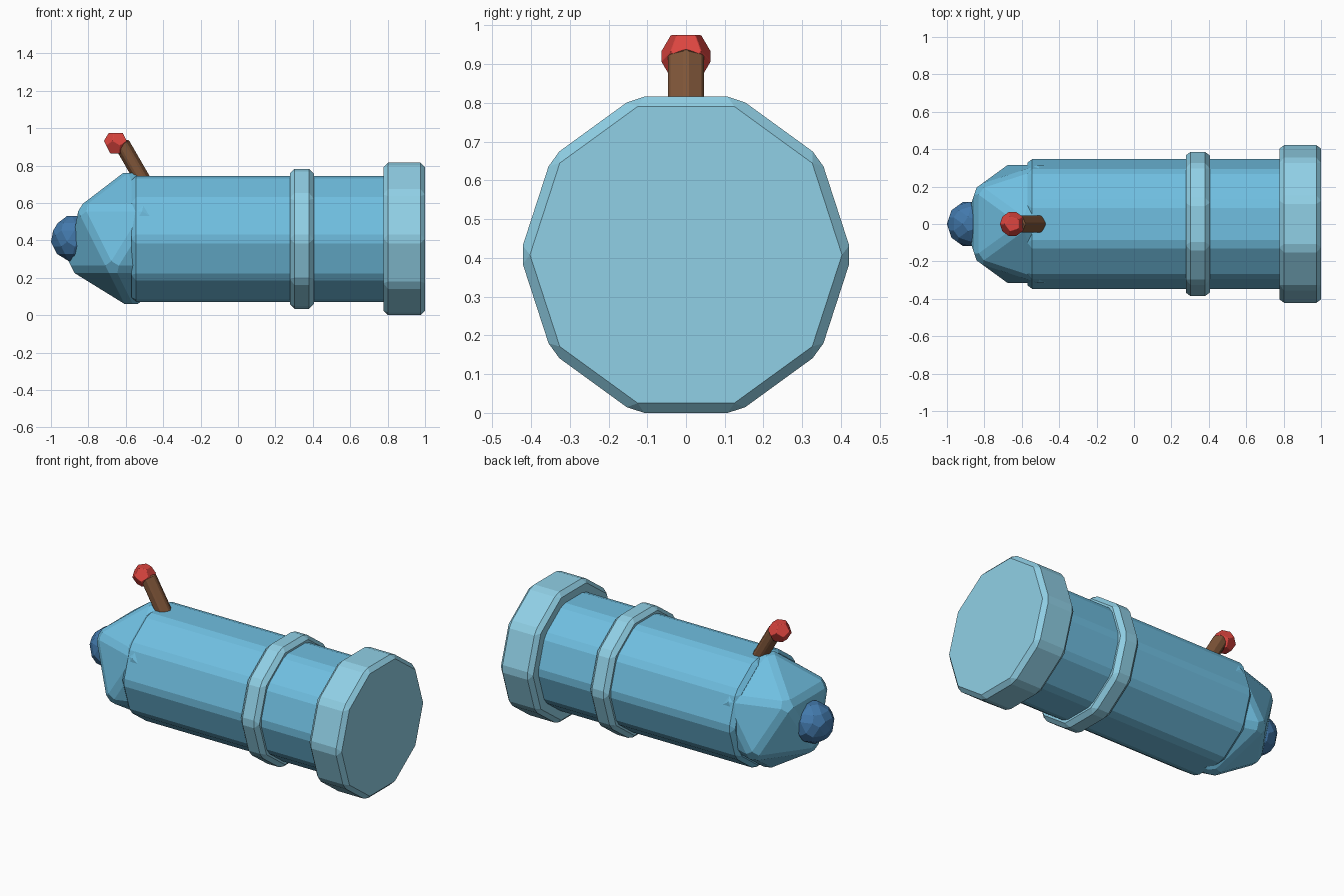
import bpy, bmesh, math
from mathutils import Matrix

if "Cube" in bpy.data.objects:
    bpy.data.objects.remove(bpy.data.objects["Cube"])

CZ = 0.408      # height of the barrel axis
BEVEL = 0.025


def material(name, rgb):
    m = bpy.data.materials.new(name)
    m.diffuse_color = (*rgb, 1)
    m.use_nodes = True
    m.node_tree.nodes["Principled BSDF"].inputs["Base Color"].default_value = m.diffuse_color
    return m


BLUE = material("blue", (0.16, 0.52, 0.75))
PALE = material("pale_blue", (0.28, 0.63, 0.79))
NAVY = material("dark_blue", (0.055, 0.19, 0.41))
BROWN = material("brown", (0.21, 0.09, 0.04))
RED = material("red", (0.72, 0.06, 0.05))


def finish(name, bm, mat, width):
    me = bpy.data.meshes.new(name)
    bm.to_mesh(me)
    bm.free()
    me.materials.append(mat)
    ob = bpy.data.objects.new(name, me)
    bpy.context.collection.objects.link(ob)
    if width:
        b = ob.modifiers.new("bevel", 'BEVEL')
        b.width = width
        b.segments = 1
        b.limit_method = 'NONE'
    return ob


def barrel_section(name, x0, x1, apothem, mat):
    """Ten-sided drum along x with flats on top and bottom."""
    bm = bmesh.new()
    r = apothem / math.cos(math.pi / 10)
    bmesh.ops.create_cone(
        bm, cap_ends=True, segments=10, radius1=r, radius2=r, depth=x1 - x0,
        matrix=Matrix.Translation(((x0 + x1) / 2, 0, CZ)) @ Matrix.Rotation(math.pi / 2, 4, 'Y'))
    finish(name, bm, mat, BEVEL)


def ball(name, x, z, r, mat):
    """Bevelled icosahedron."""
    bm = bmesh.new()
    bmesh.ops.create_icosphere(bm, subdivisions=1, radius=r,
                               matrix=Matrix.Translation((x, 0, z)))
    finish(name, bm, mat, BEVEL)


# Barrel, band and muzzle
barrel_section("barrel", -0.57, 0.85, 0.337, BLUE)
barrel_section("band", 0.277, 0.405, 0.374, PALE)
barrel_section("muzzle", 0.777, 1.0, 0.408, PALE)

# Faceted breech with rear knob
ball("breech", -0.575, CZ + 0.002, 0.38, BLUE)
ball("rear_knob", -0.875, CZ + 0.002, 0.15, NAVY)

# Leaning six-sided fuse with its red tip
bm = bmesh.new()
bmesh.ops.create_cone(
    bm, cap_ends=True, segments=6, radius1=0.054, radius2=0.054, depth=0.32,
    matrix=Matrix.Translation((-0.543, 0, 0.781)) @ Matrix.Rotation(math.radians(-30), 4, 'Y')
    @ Matrix.Diagonal((0.85, 1, 1, 1)) @ Matrix.Rotation(math.pi / 2, 4, 'Z'))
finish("fuse", bm, BROWN, 0.008)
ball("fuse_tip", -0.65, 0.92, 0.085, RED)
